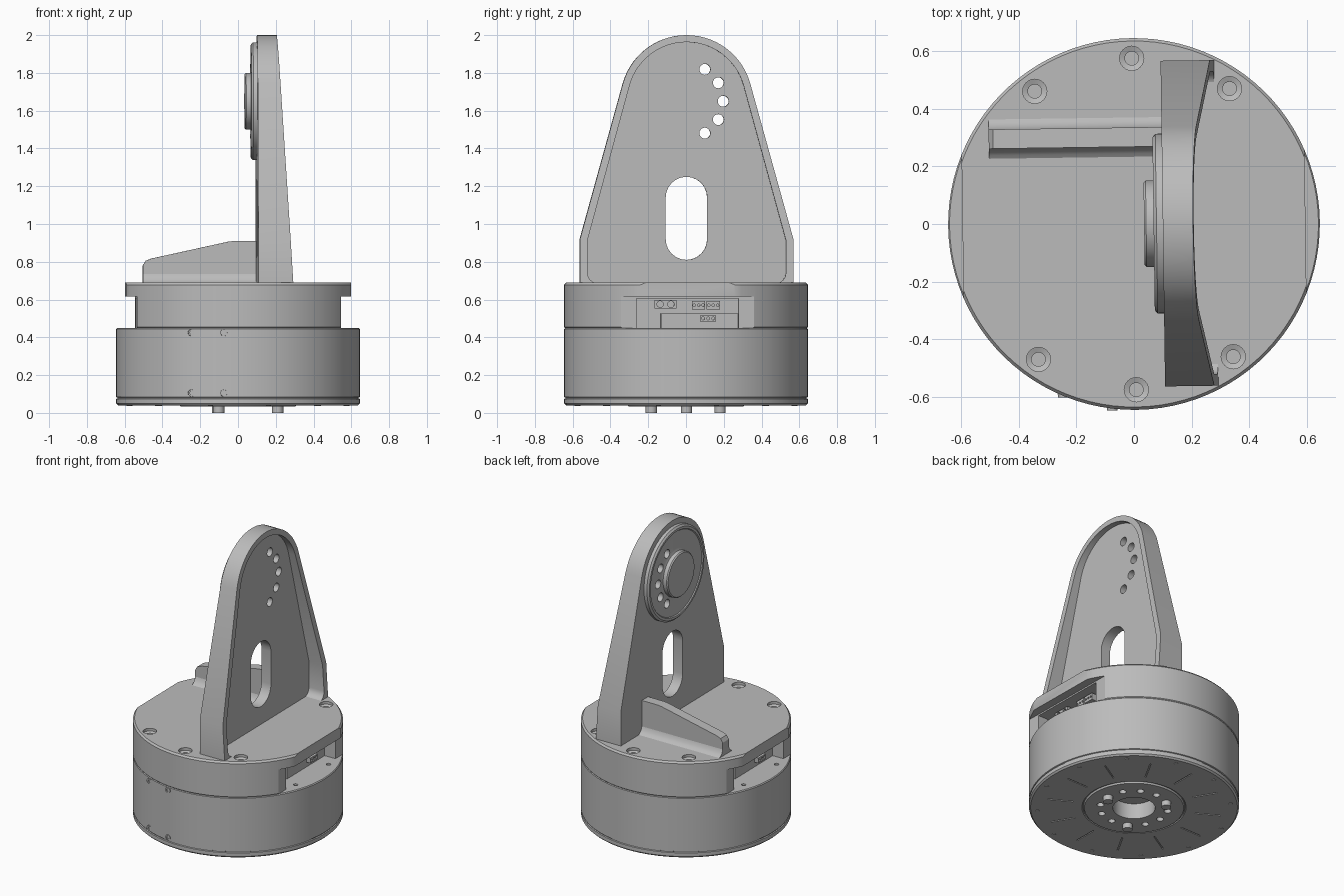
import bpy, bmesh
from math import sin, cos, pi, radians, atan2, acos, hypot, sqrt
from mathutils import Matrix

cube = bpy.data.objects.get("Cube")
if cube:
    bpy.data.objects.remove(cube, do_unlink=True)

# One plain grey for the whole model
grey = bpy.data.materials.new("plain_grey")
grey.use_nodes = True
colour = (0.5, 0.5, 0.5, 1)
grey.diffuse_color = colour
for node in grey.node_tree.nodes:
    if node.type == 'BSDF_PRINCIPLED':
        node.inputs["Base Color"].default_value = colour
        node.inputs["Roughness"].default_value = 0.6

parts = []


def finish(name, bm, keep=True):
    bmesh.ops.recalc_face_normals(bm, faces=bm.faces)
    mesh = bpy.data.meshes.new(name)
    bm.to_mesh(mesh)
    bm.free()
    mesh.materials.append(grey)
    obj = bpy.data.objects.new(name, mesh)
    bpy.context.collection.objects.link(obj)
    if keep:
        parts.append(obj)
    else:
        obj.hide_render = True
    return obj


PLACE = {'x': lambda u, v, a: (a, u, v),
         'y': lambda u, v, a: (u, a, v),
         'z': lambda u, v, a: (u, v, a)}


def prism(name, pts, axis, a, b, keep=True):
    """Extrude a 2D outline along an axis from a to b."""
    bm = bmesh.new()
    low = [bm.verts.new(PLACE[axis](u, v, a)) for u, v in pts]
    high = [bm.verts.new(PLACE[axis](u, v, b)) for u, v in pts]
    bm.faces.new(low)
    bm.faces.new(high)
    for i in range(len(pts)):
        j = (i + 1) % len(pts)
        bm.faces.new((low[i], low[j], high[j], high[i]))
    return finish(name, bm, keep)


def box(name, x, y, z, keep=True):
    pts = [(x[0], y[0]), (x[1], y[0]), (x[1], y[1]), (x[0], y[1])]
    return prism(name, pts, 'z', z[0], z[1], keep)


def lathe(name, profile, axis='z', centre=(0, 0), steps=72, keep=True):
    """Turn a (radius, height) profile around an axis."""
    bm = bmesh.new()
    vs = [bm.verts.new((r, 0, h)) for r, h in profile]
    es = [bm.edges.new(p) for p in zip(vs, vs[1:])]
    bmesh.ops.spin(bm, geom=vs + es, cent=(0, 0, 0), axis=(0, 0, 1),
                   angle=2 * pi, steps=steps, use_merge=True)
    bmesh.ops.remove_doubles(bm, verts=bm.verts, dist=1e-5)
    for v in bm.verts:
        v.co = PLACE[axis](v.co.x + centre[0], v.co.y + centre[1], v.co.z)
    return finish(name, bm, keep)


def cyl(name, r, a, b, axis='z', centre=(0, 0), steps=20, keep=True):
    return lathe(name, [(0, a), (r, a), (r, b), (0, b)], axis, centre, steps, keep)


def cut(obj, cutter):
    mod = obj.modifiers.new("cut", 'BOOLEAN')
    mod.operation = 'DIFFERENCE'
    mod.solver = 'EXACT'
    mod.object = cutter
    bpy.context.view_layer.objects.active = obj
    bpy.ops.object.modifier_apply(modifier=mod.name)
    bpy.data.objects.remove(cutter, do_unlink=True)


def polar(r, degrees):
    return r * cos(radians(degrees)), r * sin(radians(degrees))


# Lower housing with seam, bottom lip, hub and centre recess
R, SEAM, TOP = 0.645, 0.45, 0.69
lower = lathe("lower_housing", [
    (0, .14), (.13, .14), (.13, .035), (.305, .035), (.31, .046), (.316, .046),
    (.32, .04), (.635, .04), (R, .05), (R, .074), (.639, .077), (.639, .081),
    (R, .084), (R, .444), (.64, SEAM), (0, SEAM)], steps=96)
for i in range(12):
    if i % 4:
        cut(lower, cyl("hole", .022, 0, .07, centre=polar(.21, i * 30), keep=False))
    else:
        cyl("mounting_pin", .03, 0, .05, centre=polar(.21, i * 30))
    cyl("bottom_screw", .013, .036, .05, centre=polar(.595, i * 30 + 15), steps=12)
    # Shallow radial panel groove
    groove = box("groove", (.38, .54), (-.004, .004), (.03, .045), keep=False)
    groove.data.transform(Matrix.Rotation(radians(i * 30), 4, 'Z'))
    cut(lower, groove)
for x in (-.55, .55):
    for y in (-.18, .18):
        cut(lower, cyl("hole", .014, .4, .5, centre=(x, y), keep=False))

# Front housing screws
for x in (-.254, -.084):
    face = -sqrt(R * R - x * x)
    for z in (.425, .105):
        lathe("side_screw", [(0, face + .004), (.009, face + .004), (.009, face - .006),
                             (.018, face - .006), (.02, face + .02), (0, face + .02)],
              'y', (x, z), 16)

# Upper housing with side flats, connector bays and screw recesses
upper = lathe("upper_housing", [(0, SEAM - .005), (.638, SEAM - .005), (R, SEAM + .004),
                                (R, TOP - .012), (.635, TOP), (0, TOP)], steps=96)
for s in (-1, 1):
    def span(a, b):
        return sorted((s * a, s * b))
    cut(upper, box("flat", span(.595, .8), (-.5, .5), (.4, .8), False))
    cut(upper, box("step", span(.54, .8), (-.5, .5), (.4, .615), False))
    cut(upper, box("bay", span(.44, .8), (-.27, .27), (.4, .605), False))
    # Connectors inside the bay
    box("connector_shelf", span(.43, .46), span(-.14, .27), (SEAM - .01, .525))
    for y, z, w, h, pins in ((-.115, .575, .115, .045, 2), (.06, .57, .07, .045, 3),
                             (.137, .57, .07, .045, 3), (.11, .5, .08, .035, 3)):
        plug = box("connector", span(.43, .49), span(y - w / 2, y + w / 2),
                   (z - h / 2, z + h / 2))
        for k in range(pins):
            py = y + w * ((k + .5) / pins - .5)
            cut(plug, cyl("socket", w / pins * .3, *span(.475, .5), 'x', (s * py, z), 10, False))
for a in (90, 126, 54, -54, -90, -126):
    cut(upper, lathe("recess", [(0, .62), (.024, .62), (.024, .665), (.042, .672), (.042, .75),
                                (0, .75)], 'z', polar(.575, a), 24, False))


# Upright bracket: tapered outline with a round head
HUB = 1.65


def outline(r, w, shoulder, bottom, corner=0):
    d = (w, shoulder - HUB)
    t = atan2(d[1], d[0]) + acos(r / hypot(*d))
    n = 28
    arc = [(r * cos(t + (pi - 2 * t) * i / n), HUB + r * sin(t + (pi - 2 * t) * i / n))
           for i in range(n + 1)]
    if corner:
        foot = [(w - corner + corner * sin(i * pi / 12), bottom + corner - corner * cos(i * pi / 12))
                for i in range(7)]
    else:
        foot = [(w, bottom)]
    foot.append((w, shoulder))
    return foot + arc + [(-y, z) for y, z in reversed(foot)]


bracket = prism("upright_bracket", outline(.35, .565, .92, TOP - .01), 'x', .1, .3)
for v in bracket.data.vertices:
    if v.co.x > .2:
        v.co.x = .205 + (2 - v.co.z) * .061
cut(bracket, prism("pocket", outline(.313, .525, .915, TOP - .004, .055), 'x', .17, .5, False))

# Slot through the web
slot = []
for mid, start in ((1.14, 0), (.92, pi)):
    slot += [(.11 * cos(start + i * pi / 12), mid + .11 * sin(start + i * pi / 12))
             for i in range(13)]
cut(bracket, prism("slot", slot, 'x', 0, .4, False))

# Bearing boss on the inner face
boss = lathe("bearing_boss", [(0, .11), (.312, .11), (.312, .078), (.3, .068), (.285, .068),
                              (.28, .074), (.165, .074), (.15, .068), (.15, .042), (.143, .035),
                              (0, .035)], 'x', (0, HUB), 64)
for body in (bracket, boss):
    cut(body, cyl("bore", .085, -.1, .5, 'x', (0, HUB), 40, False))
    for i in range(12):
        y, z = polar(.195, i * 30)
        cut(body, cyl("hole", .029, -.1, .5, 'x', (y, HUB + z), 20, False))

# Stiffening rib with a filleted foot
rib = [(-.5, TOP - .01), (.105, TOP - .01), (.105, .91), (-.02, .91), (-.05, .906),
       (-.455, .817), (-.485, .805), (-.5, .78)]
prism("stiffening_rib", rib, 'y', .268, .335)
fillet = [(.225, TOP - .005), (.245, .697), (.26, .712), (.268, .735),
          (.335, .735), (.343, .712), (.358, .697), (.378, TOP - .005)]
prism("rib_foot", fillet, 'x', -.5, .105)

# Slight turn of the whole assembly, then smooth the round surfaces
bpy.ops.object.select_all(action='DESELECT')
for obj in parts:
    obj.data.transform(Matrix.Rotation(radians(.8), 4, 'Z'))
    obj.select_set(True)
bpy.context.view_layer.objects.active = parts[0]
bpy.ops.object.shade_smooth_by_angle(angle=radians(30))
